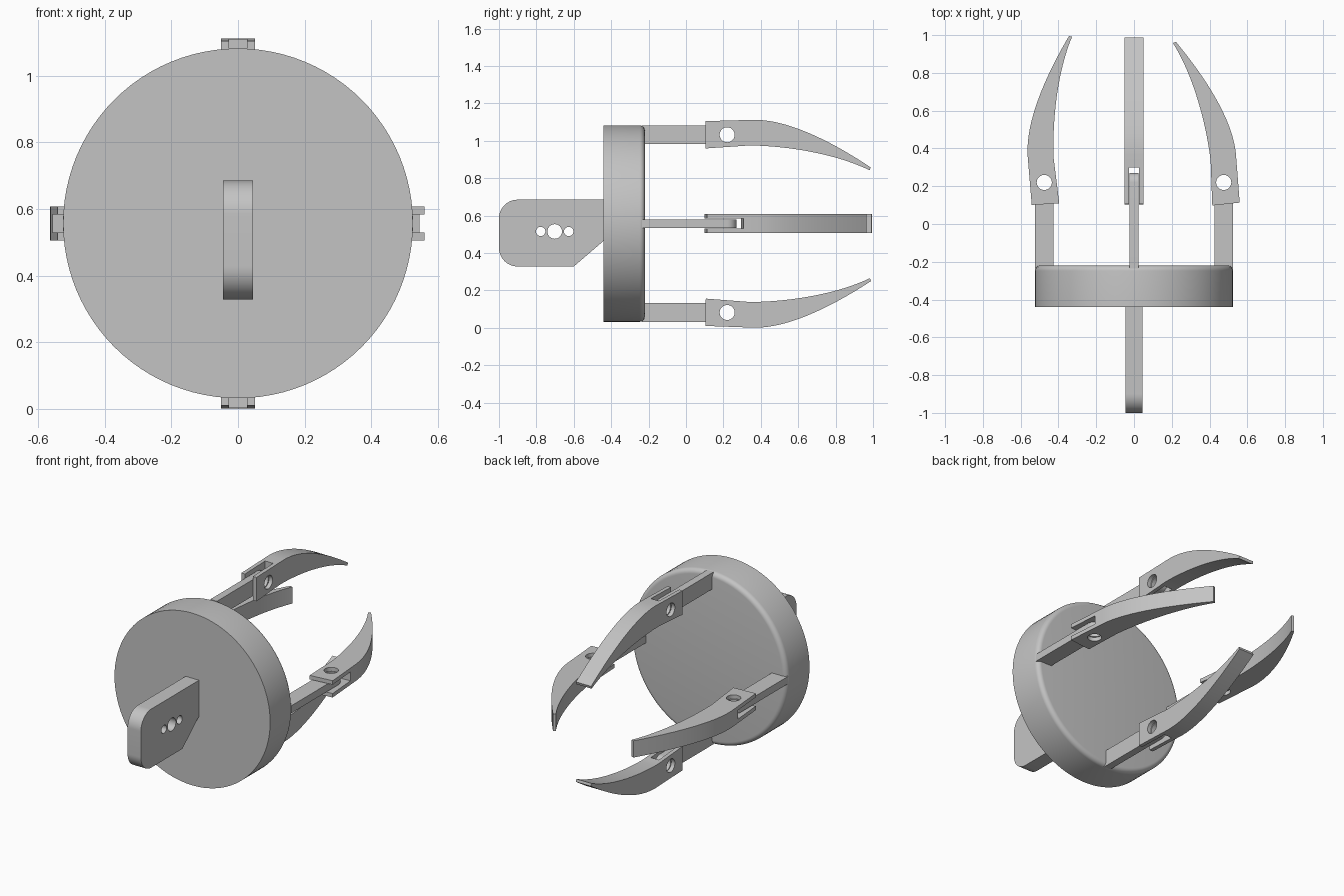
import bpy, bmesh, math
from mathutils import Matrix, Vector
from mathutils.geometry import interpolate_bezier

if "Cube" in bpy.data.objects:
    bpy.data.objects.remove(bpy.data.objects["Cube"])

CENTER = Vector((0, 0, 0.557))
PIN_Y, PIN_R = 0.22, 0.475       # hinge pin position: along y, and out from the axis
FORWARD = Vector((0, 1, 0))

grey = bpy.data.materials.new("plain grey")
grey.use_nodes = True
grey.diffuse_color = (0.55, 0.55, 0.55, 1)
grey.node_tree.nodes["Principled BSDF"].inputs["Base Color"].default_value = grey.diffuse_color


def arc(u, v, r, start, end, steps=16):
    angles = [math.radians(start + (end - start) * i / steps) for i in range(steps + 1)]
    return [(u + r * math.cos(a), v + r * math.sin(a)) for a in angles]


def circle(u, v, r):
    return arc(u, v, r, 0, 360, 40)[:-1]


def bezier(a, b, c, d):
    pts = interpolate_bezier(*[Vector((*p, 0)) for p in (a, b, c, d)], 24)
    return [(p.x, p.y) for p in pts]


def frame(out, origin, tilt=0):
    """Local x runs along y, local y runs along out, tilt swings the tip outward."""
    m = Matrix((FORWARD, out, FORWARD.cross(out))).transposed().to_4x4()
    return Matrix.Translation(origin) @ m @ Matrix.Rotation(math.radians(tilt), 4, 'Z')


def evaluated_mesh(obj):
    bpy.context.view_layer.update()
    return bpy.data.meshes.new_from_object(
        obj.evaluated_get(bpy.context.evaluated_depsgraph_get()))


def finish(obj):
    obj.data.materials.clear()
    obj.data.materials.append(grey)
    bpy.ops.object.select_all(action='DESELECT')
    obj.select_set(True)
    bpy.context.view_layer.objects.active = obj
    bpy.ops.object.shade_smooth_by_angle(angle=math.radians(30))


def plate(name, outline, holes, thickness):
    """Extrude an outline with holes into a closed plate."""
    curve = bpy.data.curves.new(name, 'CURVE')
    curve.dimensions = '2D'
    curve.fill_mode = 'BOTH'
    curve.extrude = thickness / 2
    for pts in [outline] + holes:
        spline = curve.splines.new('POLY')
        spline.points.add(len(pts) - 1)
        for p, (u, v) in zip(spline.points, pts):
            p.co = (u, v, 0, 1)
        spline.use_cyclic_u = True
    temp = bpy.data.objects.new(name + " outline", curve)
    bpy.context.collection.objects.link(temp)
    mesh = evaluated_mesh(temp)
    bpy.data.objects.remove(temp)
    bm = bmesh.new()
    bm.from_mesh(mesh)
    bmesh.ops.remove_doubles(bm, verts=bm.verts, dist=1e-5)
    bmesh.ops.recalc_face_normals(bm, faces=bm.faces)
    bm.to_mesh(mesh)
    bm.free()
    obj = bpy.data.objects.new(name, mesh)
    bpy.context.collection.objects.link(obj)
    return obj


def subtract(obj, cutter):
    mod = obj.modifiers.new("slot", 'BOOLEAN')
    mod.operation = 'DIFFERENCE'
    mod.solver = 'EXACT'
    mod.object = cutter
    mesh = evaluated_mesh(obj)
    obj.modifiers.clear()
    obj.data = mesh
    bpy.data.objects.remove(cutter)


# Base disc with a rounded back rim
bm = bmesh.new()
bmesh.ops.create_cone(bm, cap_ends=True, segments=96, radius1=0.525, radius2=0.525, depth=0.22)
rim = [e for e in bm.edges if all(v.co.z > 0 for v in e.verts)]
bmesh.ops.bevel(bm, geom=rim, offset=0.028, segments=6, profile=0.5, affect='EDGES')
bm.transform(Matrix.Translation(CENTER + FORWARD * -0.33) @ Matrix.Rotation(-math.pi / 2, 4, 'X'))
mesh = bpy.data.meshes.new("base_disc")
bm.to_mesh(mesh)
bm.free()
disc = bpy.data.objects.new("base_disc", mesh)
bpy.context.collection.objects.link(disc)
finish(disc)

# Mounting plate with rounded front corners and three holes
outline = (arc(-0.9, 0.585, 0.1, 90, 180) + arc(-0.9, 0.428, 0.1, 180, 270)
           + [(-0.6, 0.328), (-0.44, 0.465), (-0.43, 0.465), (-0.43, 0.685)])
holes = [circle(-0.777, 0.515, 0.025), circle(-0.702, 0.515, 0.039), circle(-0.627, 0.515, 0.025)]
mount = plate("mounting_plate", outline, holes, 0.09)
mount.matrix_world = frame(Vector((0, 0, 1)), Vector())
finish(mount)

# Four arms, each with a slotted claw hinged on it
pin_hole = circle(0, 0, 0.04)
arm_outline = [(-0.455, 0.05), (-0.455, -0.05)] + arc(0, 0, 0.05, -90, 90)
claw_outline = ([(-0.115, 0.073)]
                + bezier((0.147, 0.08), (0.34, 0.08), (0.58, -0.05), (0.767, -0.174))
                + bezier((0.762, -0.19), (0.6, -0.11), (0.35, -0.06), (0.12, -0.057))
                + [(-0.115, -0.073)])
slot_outline = [(-0.2, -0.2), (0.08, -0.2), (0.08, 0.2), (-0.2, 0.2)]

for side, out, tilt in (("top", (0, 0, 1), 0), ("bottom", (0, 0, -1), 0.5),
                        ("left", (1, 0, 0), -6), ("right", (-1, 0, 0), 3.2)):
    out = Vector(out)
    hinge = CENTER + FORWARD * PIN_Y + out * PIN_R
    arm = plate(side + "_arm", arm_outline, [pin_hole], 0.045)
    arm.matrix_world = frame(out, hinge)
    finish(arm)
    claw = plate(side + "_claw", claw_outline, [pin_hole], 0.102)
    subtract(claw, plate("slot_cutter", slot_outline, [], 0.054))
    claw.matrix_world = frame(out, hinge, tilt)
    finish(claw)
